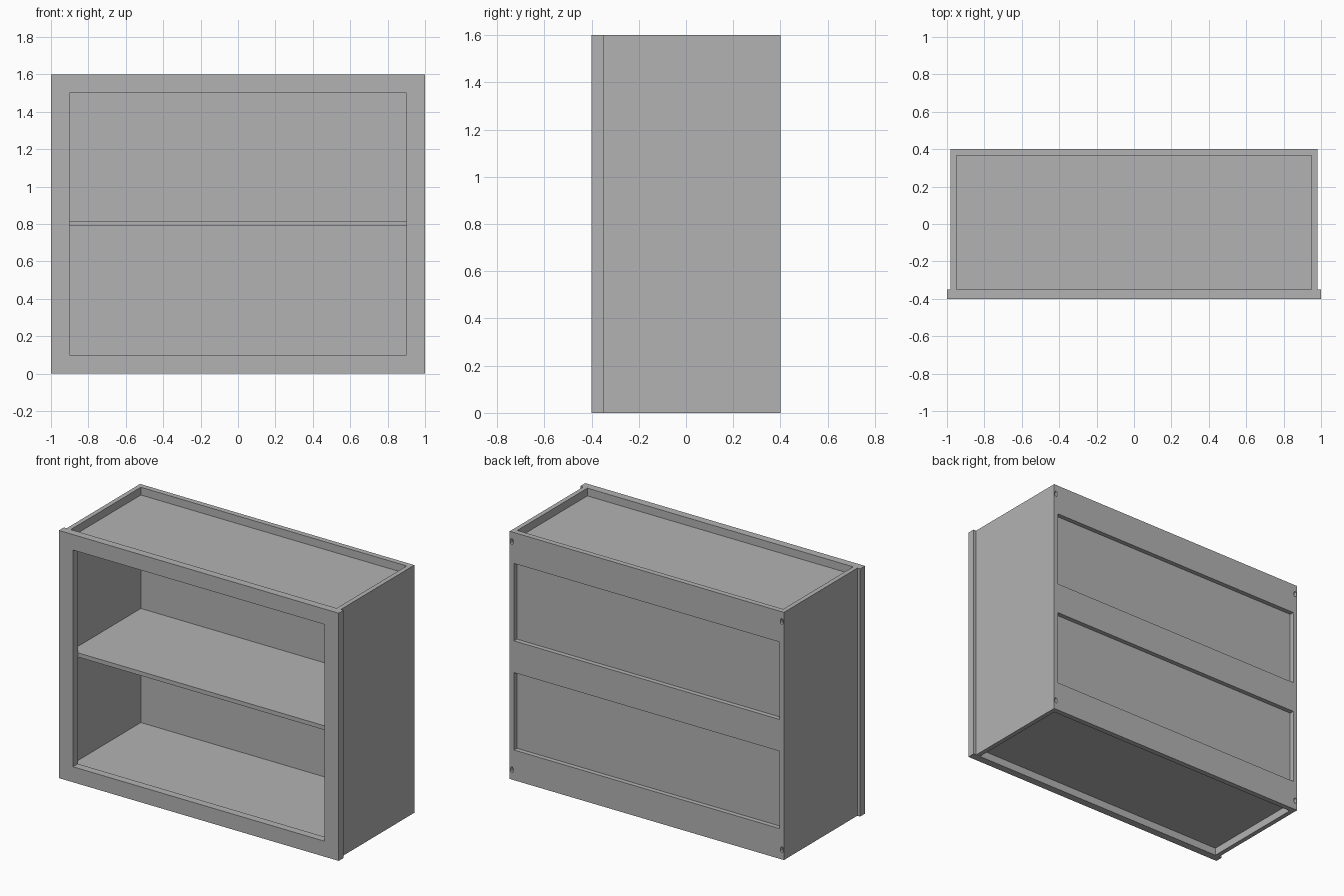
import bpy, bmesh
from mathutils import Matrix, Vector

default = bpy.data.objects.get("Cube")
if default:
    bpy.data.objects.remove(default, do_unlink=True)

grey = bpy.data.materials.new("plain grey")
grey.use_nodes = True
grey.diffuse_color = (0.45, 0.45, 0.45, 1)
grey.node_tree.nodes["Principled BSDF"].inputs["Base Color"].default_value = grey.diffuse_color


def add_object(name, bm):
    mesh = bpy.data.meshes.new(name)
    bmesh.ops.recalc_face_normals(bm, faces=bm.faces)
    bm.to_mesh(mesh)
    bm.free()
    mesh.materials.append(grey)
    obj = bpy.data.objects.new(name, mesh)
    bpy.context.collection.objects.link(obj)
    return obj


def box(name, xs, ys, zs):
    lo, hi = (Vector(p) for p in zip(xs, ys, zs))
    bm = bmesh.new()
    bmesh.ops.create_cube(bm, size=1, matrix=Matrix.LocRotScale((lo + hi) / 2, None, hi - lo))
    return add_object(name, bm)


def cut(target, cutter):
    mod = target.modifiers.new("cut", 'BOOLEAN')
    mod.operation = 'DIFFERENCE'
    mod.solver = 'EXACT'
    mod.object = cutter
    bpy.context.view_layer.objects.active = target
    bpy.ops.object.modifier_apply(modifier=mod.name)
    bpy.data.objects.remove(cutter, do_unlink=True)


def slot_cutter(x, z, radius=0.009, half=0.009, depth=0.025):
    # Upright rounded slot running along y, stretched between its two ends
    bm = bmesh.new()
    turn = Matrix.Translation((x, BACK, z)) @ Matrix.Rotation(1.5707963, 4, 'X')
    bmesh.ops.create_cone(bm, cap_ends=True, segments=18, radius1=radius, radius2=radius,
                          depth=depth * 2, matrix=turn)
    for v in bm.verts:
        v.co.z += half if v.co.z > z else -half
    return add_object("slot_cutter", bm)


HEIGHT, FRONT, BACK = 1.6, -0.4, 0.4
FRAME_BACK, PANEL_FRONT, PANEL_BACK = -0.35, 0.365, 0.37
OUTER, INNER = 0.98, 0.95
SLOT_HEIGHTS = (0.063, HEIGHT - 0.063)

# Face frame with its opening
frame = box("face_frame", (-1, 1), (FRONT, FRAME_BACK), (0, HEIGHT))
cut(frame, box("opening_cutter", (-0.9, 0.9), (-0.5, -0.3), (0.1, 1.5)))

# Side walls with mounting slots in the rear edges
for name, sign in (("left_side", 1), ("right_side", -1)):
    side = box(name, sorted((sign * INNER, sign * OUTER)), (FRAME_BACK, BACK), (0, HEIGHT))
    for z in SLOT_HEIGHTS:
        cut(side, slot_cutter(sign * (INNER + OUTER) / 2, z))

# Horizontal boards
for name, zs in (("bottom_board", (0.05, 0.08)),
                 ("middle_shelf", (0.79, 0.817)),
                 ("top_board", (1.52, 1.55))):
    box(name, (-INNER, INNER), (FRAME_BACK, PANEL_FRONT), zs)

# Back panel and the rails behind it
box("back_panel", (-INNER, INNER), (PANEL_FRONT, PANEL_BACK), (0, HEIGHT))
for name, zs in (("lower_back_rail", (0, 0.195)),
                 ("middle_back_rail", (0.695, 0.9)),
                 ("upper_back_rail", (1.4, HEIGHT))):
    box(name, (-INNER, INNER), (PANEL_BACK, BACK), zs)
